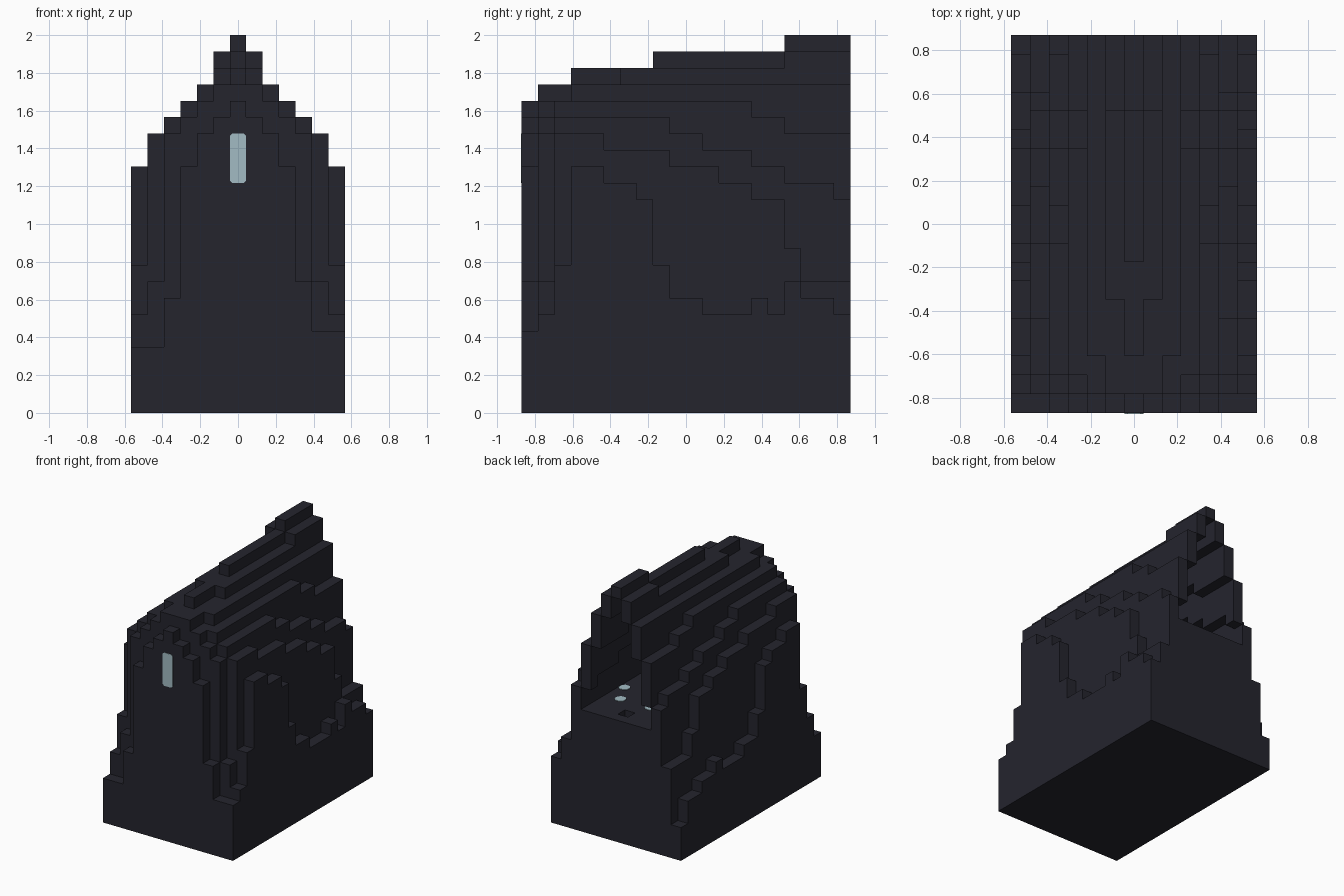
import bpy
import bmesh
from mathutils import Vector

V = 2 / 23                       # block size
NX, NY, FLOOR = 6, 20, 11        # half width, depth, cavity floor in blocks

cube = bpy.data.objects.get("Cube")
if cube:
    bpy.data.objects.remove(cube, do_unlink=True)


def make_material(name, rgb):
    mat = bpy.data.materials.new(name)
    mat.use_nodes = True
    colour = (*rgb, 1)
    mat.diffuse_color = colour
    mat.node_tree.nodes["Principled BSDF"].inputs["Base Color"].default_value = colour
    return mat


charcoal = make_material("charcoal", (0.018, 0.018, 0.027))
pale_cyan = make_material("pale_cyan", (0.36, 0.50, 0.55))


def finish(name, bm, mat):
    bmesh.ops.recalc_face_normals(bm, faces=bm.faces)
    mesh = bpy.data.meshes.new(name)
    bm.to_mesh(mesh)
    bm.free()
    mesh.materials.append(mat)
    obj = bpy.data.objects.new(name, mesh)
    bpy.context.collection.objects.link(obj)
    return obj


# Stepped outline of each lengthwise slice, centre to outside: (start row, height)
SLICES = [
    [(0, 19), (1, 20), (3, 21), (8, 22), (16, 23)],
    [(0, 18), (1, 20), (6, 21), (16, 22)],
    [(0, 17), (1, 19), (3, 20)],
    [(0, 15), (1, 18), (2, 19), (14, 18), (16, 17)],
    [(0, 8), (1, 17), (2, 18), (9, 17), (11, 16), (14, 15), (16, 14), (19, 13)],
    [(0, 5), (1, 8), (2, 17), (5, 16), (9, 15), (12, 14), (14, 13), (16, 10), (17, 8)],
    [(0, 5), (1, 6), (2, 9), (3, 15), (5, 14), (7, 13), (8, 9), (9, 7), (11, 6),
     (14, 7), (15, 6), (16, 8), (17, 7), (19, 6)],
]


def height(i, j):
    """Outer height of the block column; the right side is a little more worn."""
    h = [k for start, k in SLICES[abs(i)] if start <= j][-1]
    if i < -3 and j == 0:
        h -= 1
    if i == -NX and j > 14:
        h = 3 if j == 19 else min(h, 6) - (j > 16)
    return h


def ceiling(i, j):
    """Top of the hollow under the hood, one block inside the outer steps."""
    if abs(i) > 3 or j < 2:
        return 0
    return min(height(abs(i) + 1, j), height(abs(i), j) - 1, height(abs(i), j - 1) - 1)


# Solid blocks: outer steps minus the hollow and a small well in its floor
blocks = set()
for i in range(-NX, NX + 1):
    for j in range(NY):
        for k in range(height(i, j)):
            if not FLOOR <= k < ceiling(i, j):
                blocks.add((i, j, k))
blocks.discard((0, 18, FLOOR - 1))


def corner(i, j, k):
    return Vector(((i - 0.5) * V, (j - NY / 2) * V, k * V))


def block_part(name, belongs):
    """Make the exposed faces of the blocks that belong to one part."""
    bm = bmesh.new()
    for cell in sorted(c for c in blocks if belongs(*c)):
        for axis in range(3):
            for side in (0, 1):
                near = list(cell)
                near[axis] += 2 * side - 1
                if tuple(near) in blocks:
                    continue
                u, v = (axis + 1) % 3, (axis + 2) % 3
                loop = [(0, 0), (1, 0), (1, 1), (0, 1)]
                verts = []
                for a, b in (loop if side else loop[::-1]):
                    p = list(cell)
                    p[axis] += side
                    p[u] += a
                    p[v] += b
                    verts.append(bm.verts.new(corner(*p)))
                bm.faces.new(verts)
    bmesh.ops.remove_doubles(bm, verts=bm.verts, dist=V / 100)
    mesh = bpy.data.meshes.new(name)
    bm.to_mesh(mesh)
    bm.free()
    mesh.materials.append(charcoal)
    bpy.context.collection.objects.link(bpy.data.objects.new(name, mesh))


block_part("base", lambda i, j, k: k < FLOOR)
block_part("front_wall", lambda i, j, k: k >= FLOOR and j < 2)
block_part("left_hood", lambda i, j, k: k >= FLOOR and j >= 2 and i > 0)
block_part("right_hood", lambda i, j, k: k >= FLOOR and j >= 2 and i < 0)
block_part("hood_ridge", lambda i, j, k: k >= FLOOR and j >= 2 and i == 0)


def light_plate(name, centre, right, up, w, h, chamfer):
    """Thin plate with cut corners, facing right x up."""
    bm = bmesh.new()
    right, up = Vector(right), Vector(up)
    out = right.cross(up)
    x, y, c = w / 2, h / 2, chamfer
    ring = [(x, c - y), (x, y - c), (x - c, y), (c - x, y),
            (-x, y - c), (-x, c - y), (c - x, -y), (x - c, -y)]
    face = bm.faces.new([bm.verts.new(centre + right * a + up * b) for a, b in ring])
    top = bmesh.ops.extrude_face_region(bm, geom=[face])["geom"]
    moved = [g for g in top if isinstance(g, bmesh.types.BMVert)]
    bmesh.ops.translate(bm, verts=moved, vec=out * 0.004)
    finish(name, bm, pale_cyan)


# Window slit in the front and round lights on the cavity floor
light_plate("front_slit", corner(0.5, 0, 15.5), (1, 0, 0), (0, 0, 1), V, 3 * V, V * 0.15)
for n, (i, j) in enumerate([(3, 14), (2, 16), (-1, 16)]):
    light_plate(f"floor_light_{n + 1}", corner(i + 0.5, j + 0.5, FLOOR),
                (1, 0, 0), (0, 1, 0), V * 0.9, V * 0.9, V * 0.25)
